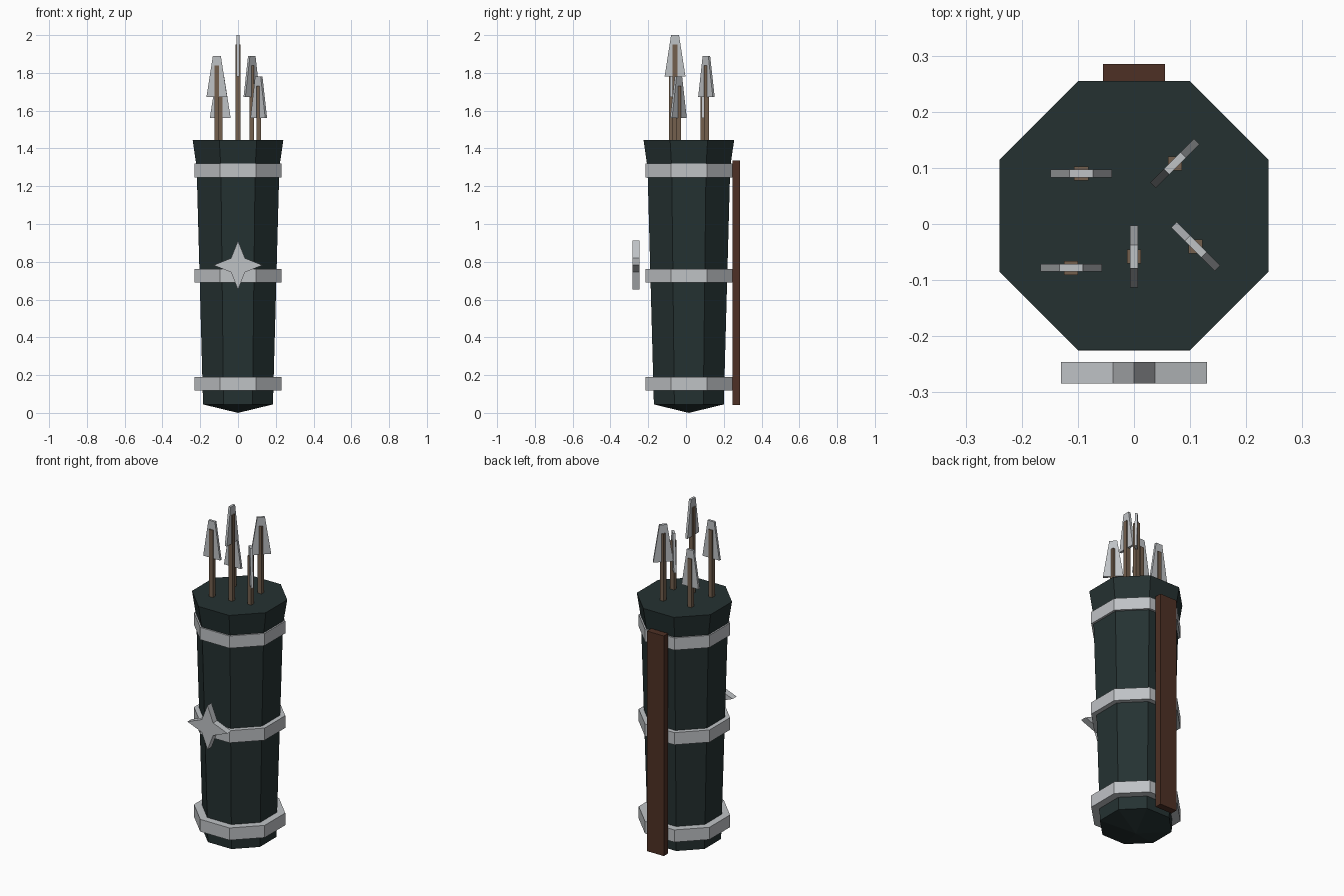
import bpy, bmesh, math
from mathutils import Matrix

if "Cube" in bpy.data.objects:
    bpy.data.objects.remove(bpy.data.objects["Cube"])

CY = 0.015  # y of the quiver axis


def material(name, rgb):
    m = bpy.data.materials.new(name)
    m.diffuse_color = (*rgb, 1)
    m.use_nodes = True
    m.node_tree.nodes["Principled BSDF"].inputs["Base Color"].default_value = m.diffuse_color
    return m


LEATHER = material("dark green leather", (0.018, 0.031, 0.031))
STEEL = material("pale steel", (0.52, 0.54, 0.56))
STRAP = material("brown leather", (0.076, 0.030, 0.018))
WOOD = material("grey wood", (0.175, 0.117, 0.076))


def finish(name, bm, mat, matrix=None):
    bmesh.ops.recalc_face_normals(bm, faces=bm.faces)
    if matrix:
        bm.transform(matrix)
    mesh = bpy.data.meshes.new(name)
    bm.to_mesh(mesh)
    bm.free()
    mesh.materials.append(mat)
    ob = bpy.data.objects.new(name, mesh)
    bpy.context.collection.objects.link(ob)
    return ob


def octagon_stack(name, rings, mat, tip=None):
    """Octagonal tube from (z, apothem) rings, capped; optional bottom point."""
    bm = bmesh.new()
    loops = []
    for z, apothem in rings:
        r = apothem / math.cos(math.pi / 8)
        angles = [math.pi / 8 + i * math.pi / 4 for i in range(8)]
        loops.append([bm.verts.new((r * math.cos(a), CY + r * math.sin(a), z)) for a in angles])
    for low, high in zip(loops, loops[1:]):
        for i in range(8):
            j = (i + 1) % 8
            bm.faces.new((low[i], low[j], high[j], high[i]))
    bm.faces.new(loops[-1])
    if tip is None:
        bm.faces.new(loops[0][::-1])
    else:
        point = bm.verts.new((0, CY, tip))
        for i in range(8):
            bm.faces.new((loops[0][(i + 1) % 8], loops[0][i], point))
    return finish(name, bm, mat)


def box(name, lo, hi, mat):
    bm = bmesh.new()
    bmesh.ops.create_cube(bm, size=1)
    for v in bm.verts:
        v.co = [a + (c + 0.5) * (b - a) for c, a, b in zip(v.co, lo, hi)]
    return finish(name, bm, mat)


def plate(name, outline, thickness, mat, matrix):
    """Upright plate: an xz outline extruded along y, centred on y = 0."""
    bm = bmesh.new()
    face = bm.faces.new([bm.verts.new((x, -thickness / 2, z)) for x, z in outline])
    ext = bmesh.ops.extrude_face_region(bm, geom=[face])
    verts = [g for g in ext["geom"] if isinstance(g, bmesh.types.BMVert)]
    bmesh.ops.translate(bm, verts=verts, vec=(0, thickness, 0))
    return finish(name, bm, mat, matrix)


# Quiver body with flared mouth and shallow pointed base
octagon_stack("quiver_body", [(0.045, 0.185), (1.30, 0.219), (1.445, 0.24)], LEATHER, tip=0)

# Metal bands
for label, z in (("lower", 0.119), ("middle", 0.691), ("upper", 1.247)):
    octagon_stack(label + "_band", [(z, 0.23), (z + 0.072, 0.23)], STEEL)

# Back strap
box("back_strap", (-0.055, 0.245, 0.042), (0.055, 0.285, 1.335), STRAP)

# Four-pointed star ornament in front
star = []
for i in range(8):
    r = 0.13 if i % 2 == 0 else 0.037 * math.sqrt(2)
    star.append((r * math.cos(i * math.pi / 4), r * math.sin(i * math.pi / 4)))
plate("star_ornament", star, 0.038, STEEL, Matrix.Translation((0, -0.265, 0.782)))

# Arrows: x, y, head rotation, tip height
arrows = [(-0.094, 0.090, 0, 1.78), (-0.112, -0.078, 0, 1.89), (0, -0.058, 90, 2.0),
          (0.073, 0.108, 45, 1.89), (0.110, -0.040, -45, 1.78)]
head = [(-0.055, -0.218), (0.055, -0.218), (0.021, 0), (-0.021, 0)]
for n, (x, y, turn, top) in enumerate(arrows, 1):
    h = 0.0125
    box(f"arrow_shaft_{n}", (x - h, y - h, 1.40), (x + h, y + h, top - 0.05), WOOD)
    place = Matrix.Translation((x, y, top)) @ Matrix.Rotation(math.radians(turn), 4, "Z")
    plate(f"arrow_head_{n}", head, 0.014, STEEL, place)
